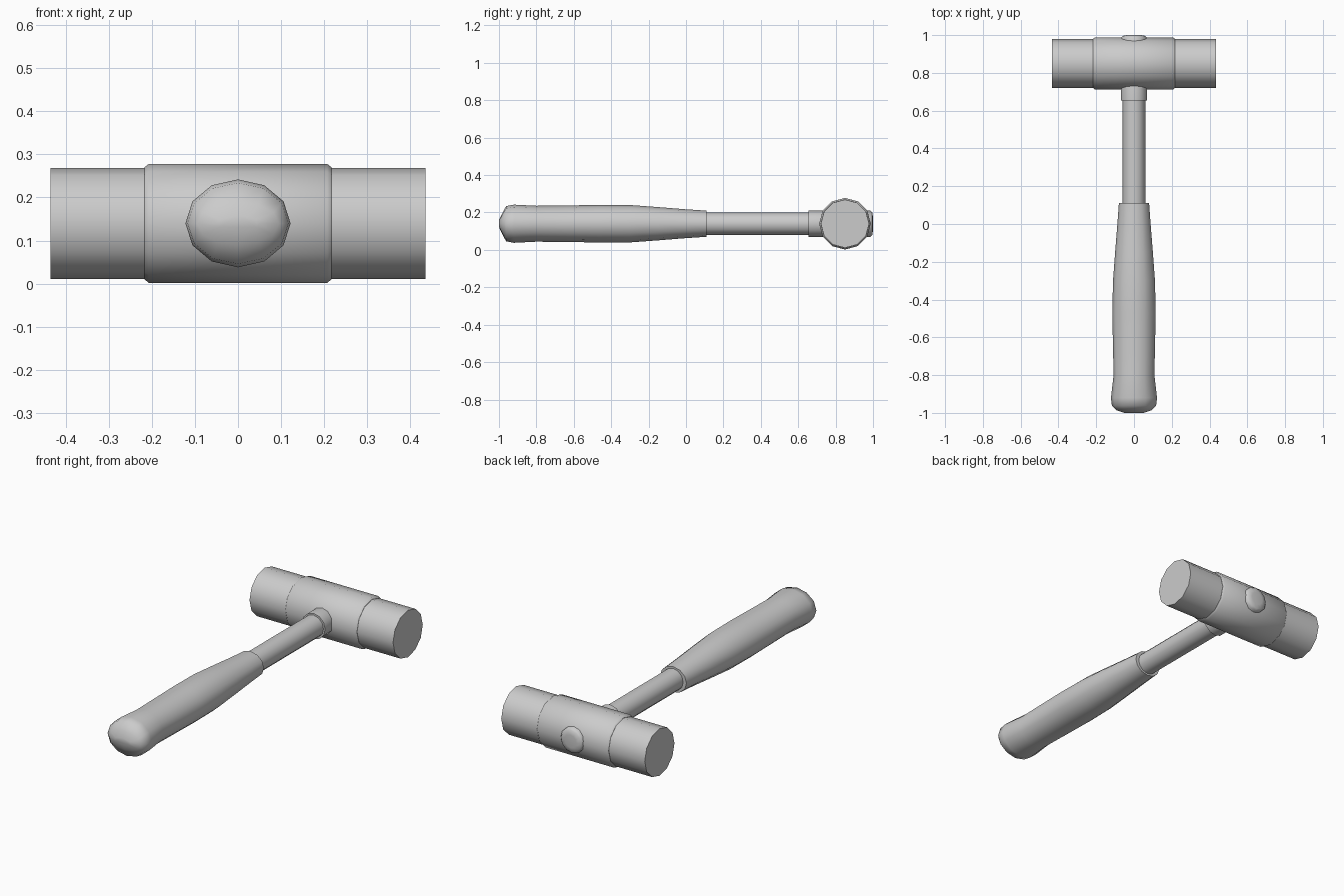
import bpy, bmesh, math
from mathutils import Vector

cube = bpy.data.objects.get("Cube")
if cube:
    bpy.data.objects.remove(cube, do_unlink=True)

SIDES = 12
HEAD_Y, AXIS_Z = 0.85, 0.14

grey = bpy.data.materials.new("plain grey")
grey.use_nodes = True
grey.diffuse_color = (0.6, 0.6, 0.6, 1)
grey.node_tree.nodes["Principled BSDF"].inputs["Base Color"].default_value = grey.diffuse_color


def loft(name, rings, axis, centre, angle=35):
    """Join elliptical rings (position, half width, half height) along x or y."""
    bm = bmesh.new()
    loops = []
    for pos, wide, high in rings:
        loop = []
        for i in range(SIDES):
            a = math.tau * i / SIDES
            u, w = wide * math.cos(a), high * math.sin(a)
            p = Vector((pos, u, w) if axis == "x" else (u, pos, w))
            loop.append(bm.verts.new(p + Vector(centre)))
        loops.append(loop)
    for a, b in zip(loops, loops[1:]):
        for i in range(SIDES):
            j = (i + 1) % SIDES
            bm.faces.new((a[i], a[j], b[j], b[i]))
    bm.faces.new(loops[0])
    bm.faces.new(loops[-1])
    bmesh.ops.recalc_face_normals(bm, faces=bm.faces)
    mesh = bpy.data.meshes.new(name)
    bm.to_mesh(mesh)
    bm.free()
    mesh.materials.append(grey)
    obj = bpy.data.objects.new(name, mesh)
    bpy.context.collection.objects.link(obj)
    bpy.ops.object.select_all(action="DESELECT")
    obj.select_set(True)
    bpy.context.view_layer.objects.active = obj
    bpy.ops.object.shade_smooth_by_angle(angle=math.radians(angle))
    return obj


# Head: chamfered middle barrel with a striking face on each side
head = (0, HEAD_Y, AXIS_Z)
loft("head_barrel", [(-0.217, 0.13, 0.13), (-0.207, 0.138, 0.138),
                     (0.207, 0.138, 0.138), (0.217, 0.13, 0.13)], "x", head, 50)
for side, s in (("left", 1), ("right", -1)):
    loft(side + "_striking_face", [(s * 0.2, 0.129, 0.129), (s * 0.435, 0.129, 0.129)], "x", head)

# Collar passing through the head, slightly domed at the back
line = (0, 0, AXIS_Z)
loft("collar", [(0.655, 0.07, 0.07), (0.985, 0.07, 0.07),
                (0.996, 0.06, 0.06), (1.0, 0.035, 0.035)], "y", line, 75)

# Shaft
loft("shaft", [(0.08, 0.06, 0.06), (0.7, 0.06, 0.06)], "y", line)

# Contoured grip with a rounded butt
loft("grip", [(0.11, 0.08, 0.07), (0.0, 0.088, 0.077), (-0.15, 0.1, 0.089),
              (-0.3, 0.111, 0.1), (-0.47, 0.115, 0.1), (-0.8, 0.108, 0.096),
              (-0.92, 0.122, 0.102), (-0.962, 0.117, 0.094),
              (-0.985, 0.095, 0.05), (-1.0, 0.05, 0.018)], "y", line, 75)
